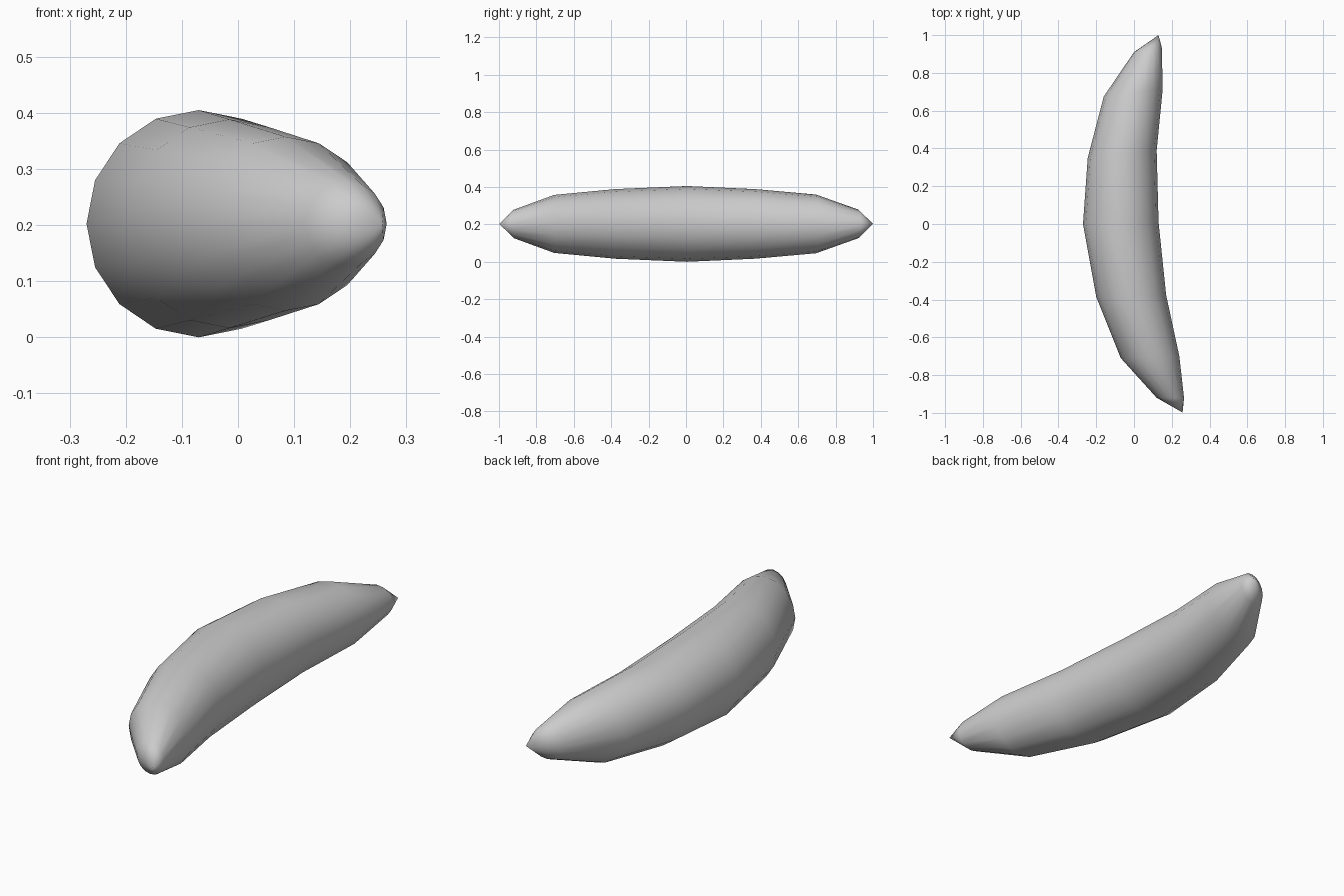
import bpy, bmesh
from math import cos, sin, pi

if "Cube" in bpy.data.objects:
    bpy.data.objects.remove(bpy.data.objects["Cube"])

SIDES = 16
Z_MID = 0.2025

# Ring stations: outer edge (x, y), inner edge (x, y), half height
RINGS = [
    (0.120, -0.920, 0.265, -0.922, 0.076),
    (-0.070, -0.710, 0.240, -0.700, 0.155),
    (-0.200, -0.385, 0.170, -0.375, 0.186),
    (-0.270, 0.000, 0.130, 0.010, 0.2025),
    (-0.245, 0.350, 0.120, 0.390, 0.186),
    (-0.160, 0.675, 0.152, 0.715, 0.157),
    (0.000, 0.910, 0.147, 0.935, 0.076),
]
TIPS = ((0.257, -0.998), (0.130, 1.000))

bm = bmesh.new()

# Curved body rings
loops = []
for x0, y0, x1, y1, h in RINGS:
    cx, cy, ux, uy = (x0 + x1) / 2, (y0 + y1) / 2, (x1 - x0) / 2, (y1 - y0) / 2
    loop = []
    for i in range(SIDES):
        a = 2 * pi * i / SIDES
        loop.append(bm.verts.new((cx + ux * cos(a), cy + uy * cos(a), Z_MID + h * sin(a))))
    loops.append(loop)

# Side faces between rings
for a, b in zip(loops, loops[1:]):
    for i in range(SIDES):
        j = (i + 1) % SIDES
        bm.faces.new((a[i], a[j], b[j], b[i]))

# Pointed ends
for (x, y), loop in zip(TIPS, (loops[0], loops[-1])):
    tip = bm.verts.new((x, y, Z_MID))
    for i in range(SIDES):
        bm.faces.new((tip, loop[i], loop[(i + 1) % SIDES]))

bmesh.ops.recalc_face_normals(bm, faces=bm.faces)
for f in bm.faces:
    f.smooth = True

mesh = bpy.data.meshes.new("banana")
bm.to_mesh(mesh)
bm.free()
bpy.context.collection.objects.link(bpy.data.objects.new("banana", mesh))
